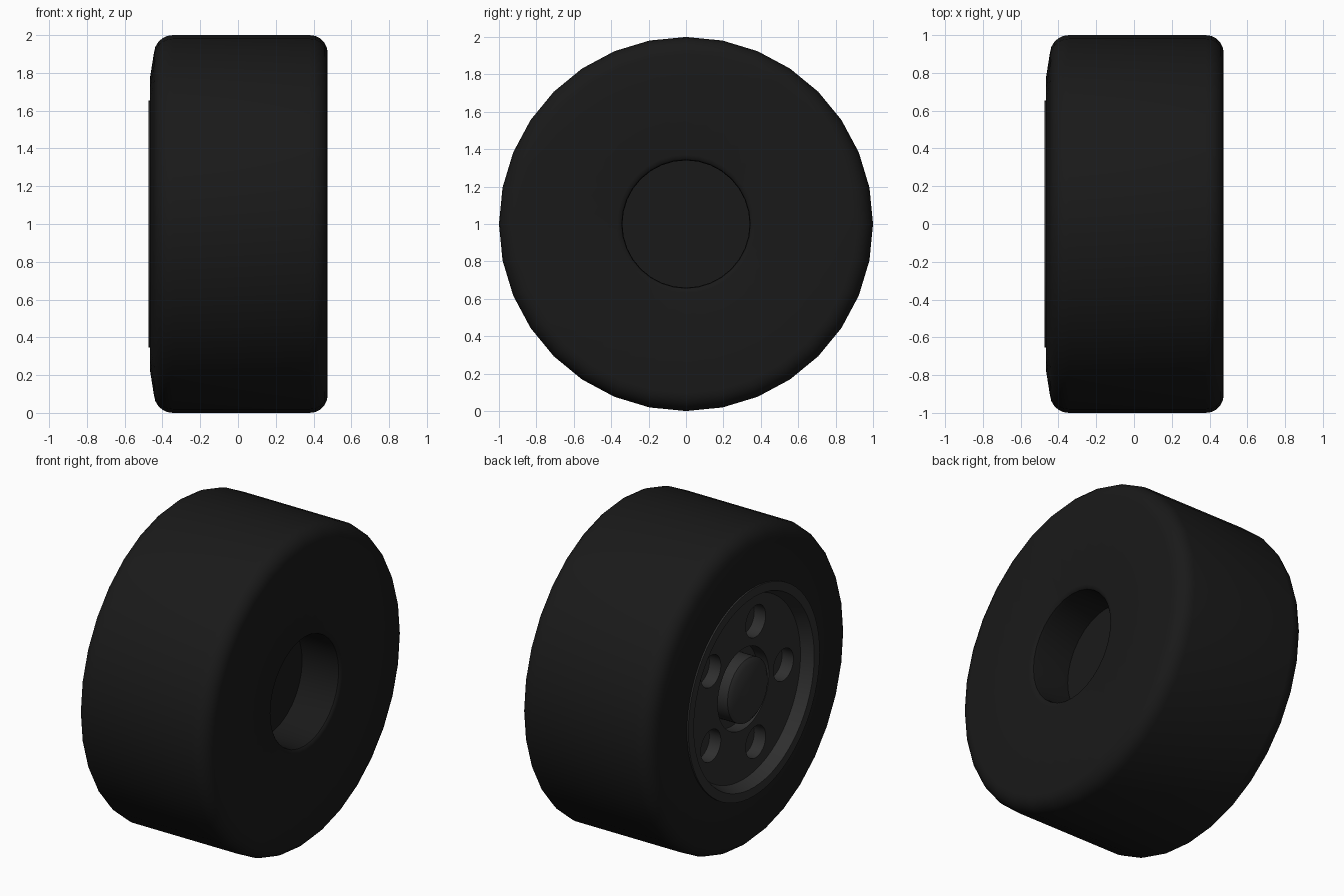
import bpy, bmesh
from math import pi, cos, sin, radians
from mathutils import Vector, Matrix

if "Cube" in bpy.data.objects:
    bpy.data.objects.remove(bpy.data.objects["Cube"])

CENTRE = Vector((0, 0, 1))


def material(name, value):
    m = bpy.data.materials.new(name)
    m.diffuse_color = (value, value, value, 1)
    m.use_nodes = True
    m.node_tree.nodes["Principled BSDF"].inputs["Base Color"].default_value = m.diffuse_color
    return m


RUBBER = material("black_rubber", 0.01)
METAL = material("dark_metal", 0.028)


def arc(cx, cr, rad, a0, a1, n):
    """Points (x, radius) along a rounded corner."""
    return [(cx + rad * cos(radians(a0 + (a1 - a0) * i / n)),
             cr + rad * sin(radians(a0 + (a1 - a0) * i / n))) for i in range(n + 1)]


def revolve(name, profile, steps, mat):
    """Turn an (x, radius) profile around the wheel axle."""
    bm = bmesh.new()
    verts = [bm.verts.new((x, 0, r)) for x, r in profile]
    edges = [bm.edges.new(p) for p in zip(verts, verts[1:])]
    bmesh.ops.spin(bm, geom=verts + edges, cent=(0, 0, 0), axis=(1, 0, 0),
                   angle=2 * pi, steps=steps)
    bmesh.ops.remove_doubles(bm, verts=bm.verts, dist=1e-4)
    bmesh.ops.recalc_face_normals(bm, faces=bm.faces)
    bmesh.ops.translate(bm, vec=CENTRE, verts=bm.verts)
    me = bpy.data.meshes.new(name)
    bm.to_mesh(me)
    bm.free()
    ob = bpy.data.objects.new(name, me)
    bpy.context.collection.objects.link(ob)
    me.materials.append(mat)
    return ob


def activate(ob):
    bpy.ops.object.select_all(action='DESELECT')
    ob.select_set(True)
    bpy.context.view_layer.objects.active = ob


def smooth(ob):
    activate(ob)
    bpy.ops.object.shade_smooth_by_angle(angle=radians(35))


# Tyre: blind axle hole on the right, rounded shoulders, seat for the rim on the left
tyre_profile = [(0.21, 0), (0.21, 0.34), (0.44, 0.34)]
tyre_profile += arc(0.45, 0.365, 0.025, 270, 360, 3)[1:]
tyre_profile = tyre_profile[:-1] + [(0.475, 0.37)]
tyre_profile += arc(0.38, 0.905, 0.095, 0, 90, 5)
tyre_profile += arc(-0.345, 0.9, 0.1, 90, 175, 5)
tyre_profile += [(-0.465, 0.78), (-0.465, 0.64), (-0.2, 0.64), (-0.2, 0)]
smooth(revolve("tyre", tyre_profile, 32, RUBBER))

# Rim: raised lip, recessed face and a round well for the hub
rim = revolve("rim", [(-0.22, 0), (-0.22, 0.655), (-0.475, 0.655), (-0.475, 0.60),
                      (-0.40, 0.57), (-0.40, 0.255), (-0.32, 0.255), (-0.32, 0)], 64, METAL)

# Five round pockets in the rim face
for i in range(5):
    a = i * 2 * pi / 5
    pos = CENTRE + Vector((-0.40, -0.40 * cos(a), 0.40 * sin(a)))
    bpy.ops.mesh.primitive_cylinder_add(vertices=32, radius=0.1, depth=0.16,
                                        location=pos, rotation=(0, pi / 2, 0))
    cutter = bpy.context.object
    cutter.name = "pocket_cutter"
    cutter.hide_render = True
    activate(rim)
    mod = rim.modifiers.new("pocket", 'BOOLEAN')
    mod.operation = 'DIFFERENCE'
    mod.solver = 'EXACT'
    mod.object = cutter
    bpy.ops.object.modifier_apply(modifier=mod.name)
    bpy.data.objects.remove(cutter)
smooth(rim)

# Hub cap standing in the well
smooth(revolve("hub", [(-0.30, 0), (-0.30, 0.2), (-0.43, 0.2), (-0.45, 0.17), (-0.45, 0)],
               48, METAL))
